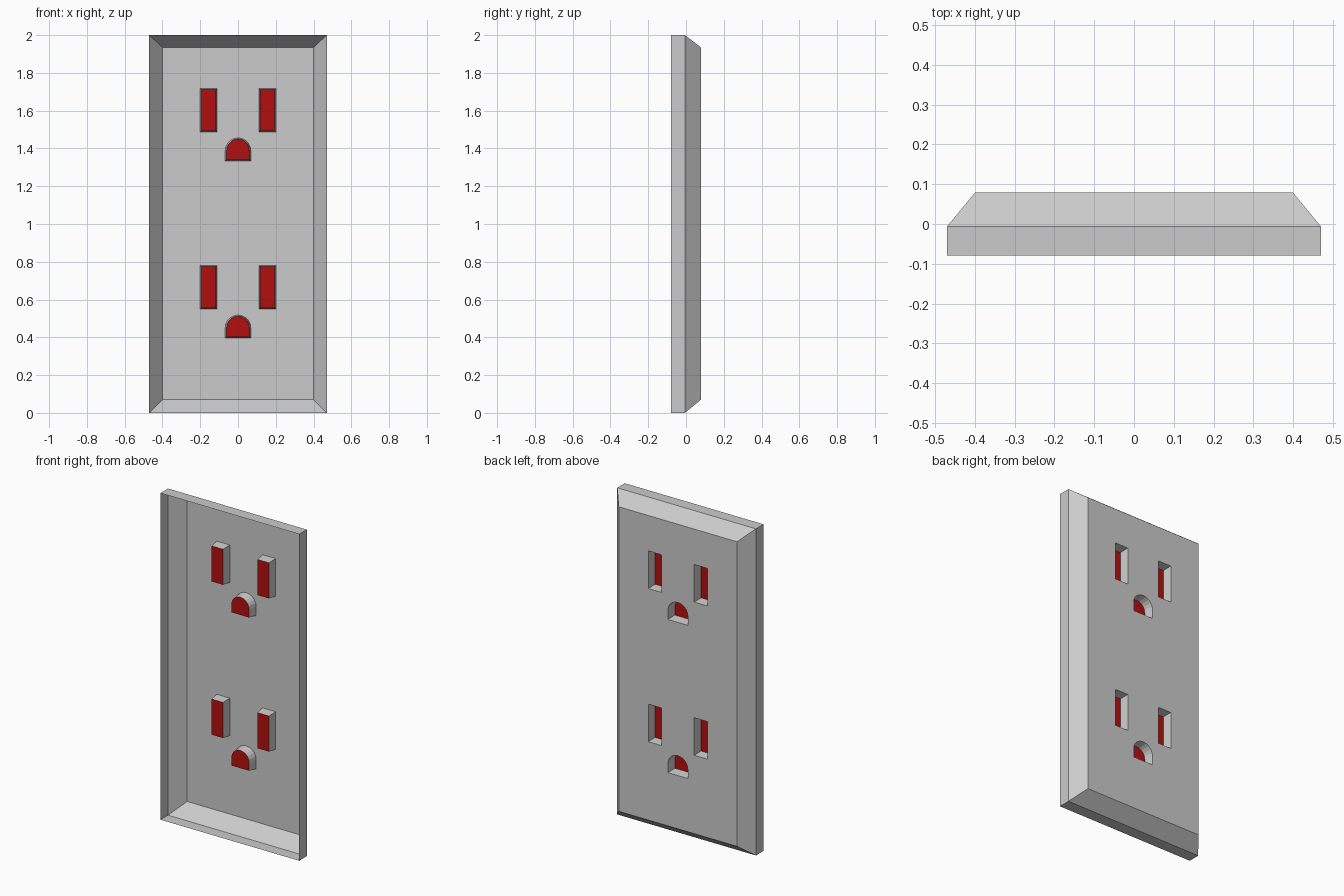
import bpy, bmesh, math

if "Cube" in bpy.data.objects:
    bpy.data.objects.remove(bpy.data.objects["Cube"])

FRONT, BEVEL_Y, RIM_Y = 0.079, -0.006, -0.079   # panel plane, bevel edge, open rim
FLOOR = FRONT - 0.057                           # depth of the socket pockets
PITCH = 0.938                                   # distance between the two sockets

red = bpy.data.materials.new("socket_red")
red.diffuse_color = (0.45, 0.005, 0.005, 1)
red.use_nodes = True
red.node_tree.nodes["Principled BSDF"].inputs["Base Color"].default_value = red.diffuse_color


def rect(x0, x1, z0, z1):
    return [(x0, z0), (x1, z0), (x1, z1), (x0, z1)]


def arch(r, z0, spring, n=10):
    """Flat-bottomed profile with a round top."""
    pts = [(-r, z0), (r, z0)]
    for i in range(n + 1):
        a = math.pi * i / n
        pts.append((r * math.cos(a), spring + r * math.sin(a)))
    return pts


def ring(bm, pts, y):
    return [bm.verts.new((x, y, z)) for x, z in pts]


def bridge(bm, a, b):
    for i in range(len(a)):
        j = (i + 1) % len(a)
        bm.faces.new((a[i], a[j], b[j], b[i]))


def finish(bm, name, mat=None):
    me = bpy.data.meshes.new(name)
    bm.to_mesh(me)
    bm.free()
    ob = bpy.data.objects.new(name, me)
    bpy.context.collection.objects.link(ob)
    if mat:
        me.materials.append(mat)


# Pocket profiles: (name, opening outline, slightly smaller floor outline)
pockets = []
for level, dz in (("lower", 0.0), ("upper", PITCH)):
    for side, x0 in (("left", -0.2), ("right", 0.111)):
        x1, z0, z1 = x0 + 0.089, 0.55 + dz, 0.78 + dz
        t = 0.006
        pockets.append((f"{level}_{side}_slot", rect(x0, x1, z0, z1),
                        rect(x0 + t, x1 - t, z0 + t, z1 - t)))
    pockets.append((f"{level}_ground_hole", arch(0.068, 0.396 + dz, 0.45 + dz),
                    arch(0.06, 0.403 + dz, 0.452 + dz)))

# Hollow cover shell: bevelled edge and rim, open at the -y side
panel = rect(-0.4, 0.4, 0.07, 1.935)
outer = rect(-0.47, 0.47, 0.0, 2.0)
bm = bmesh.new()
rings = [ring(bm, panel, FRONT), ring(bm, outer, BEVEL_Y), ring(bm, outer, RIM_Y)]
bridge(bm, rings[0], rings[1])
bridge(bm, rings[1], rings[2])
finish(bm, "cover_edge")

# Flat panel with the openings left out
bm = bmesh.new()
edges = []
for outline in [panel] + [p[1] for p in pockets]:
    vs = ring(bm, outline, FRONT)
    edges += [bm.edges.new((vs[i - 1], vs[i])) for i in range(len(vs))]
bmesh.ops.triangle_fill(bm, edges=edges, use_beauty=True, use_dissolve=False,
                        normal=(0, 1, 0))
for f in bm.faces:
    f.normal_update()
    if f.normal.y < 0:
        f.normal_flip()
finish(bm, "cover_panel")

# Pocket walls and red floors
for name, opening, floor in pockets:
    bm = bmesh.new()
    bridge(bm, ring(bm, floor, FLOOR), ring(bm, opening, FRONT))
    finish(bm, name + "_wall")
    bm = bmesh.new()
    bm.faces.new(ring(bm, floor, FLOOR)[::-1])
    finish(bm, name + "_floor", red)
